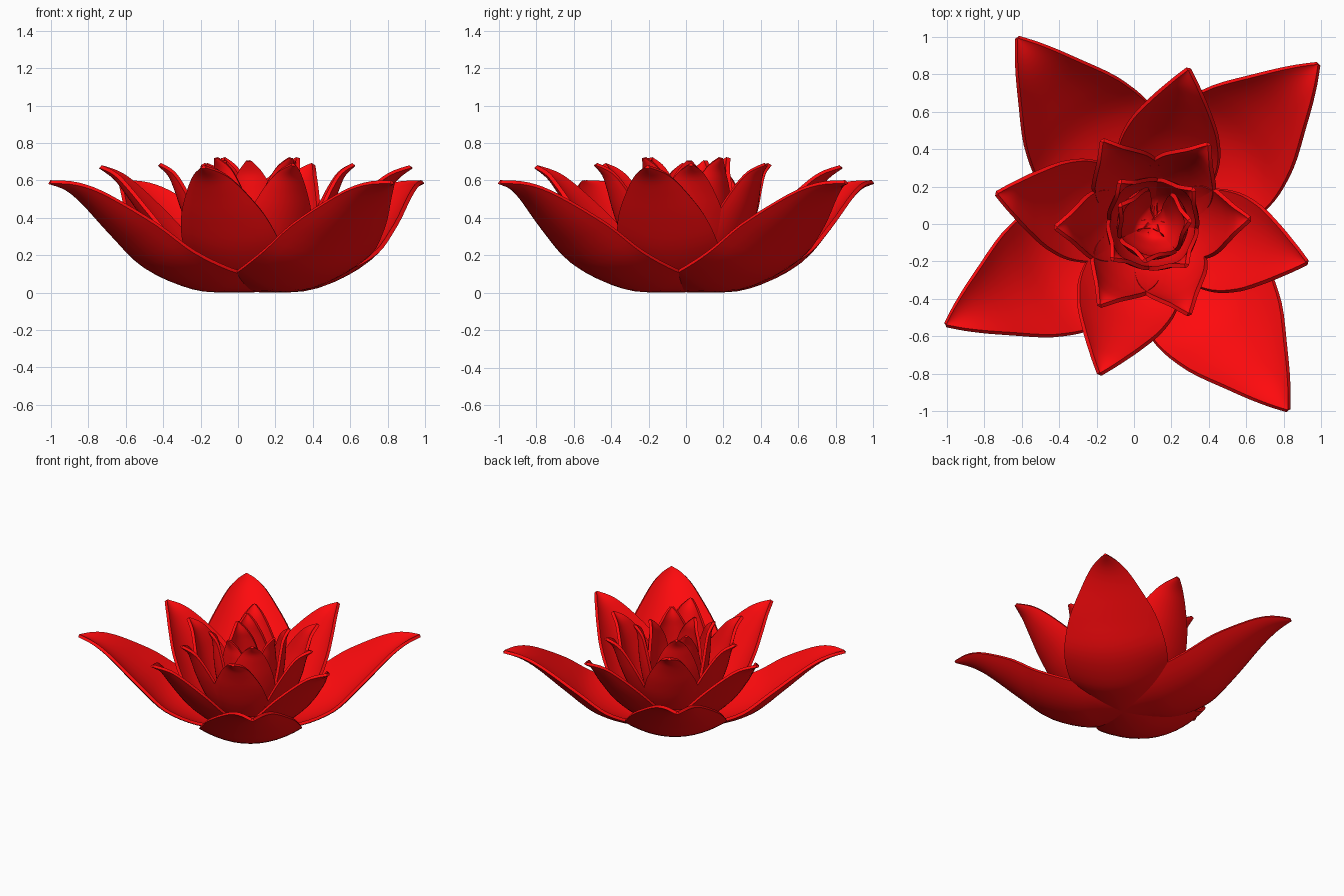
import bpy, bmesh, math
from mathutils import Vector

if "Cube" in bpy.data.objects:
    bpy.data.objects.remove(bpy.data.objects["Cube"])

CENTRE = Vector((0.1, 0.0, 0.0))
red = bpy.data.materials.new("petal_red")
red.diffuse_color = (1.0, 0.003, 0.004, 1)
red.use_nodes = True
red.node_tree.nodes["Principled BSDF"].inputs["Base Color"].default_value = red.diffuse_color

# Each ring: centre line stations (radius, height, half width), cup depth, petal angles
RINGS = {
    "outer_petal": ([(-.04, .014, .13), (.15, .013, .28), (.35, .025, .345), (.6, .125, .36),
                     (.8, .295, .305), (1.0, .475, .18), (1.12, .555, .095), (1.23, .59, .008)],
                    .30, [44, 126, 206, 306]),
    "second_petal": ([(-.02, .03, .08), (.15, .035, .19), (.3, .085, .255), (.46, .22, .27),
                      (.59, .38, .23), (.70, .53, .15), (.77, .615, .085), (.85, .672, .008)],
                     .30, [77, 169, 250.5, 346]),
    "third_petal": ([(0, .04, .05), (.12, .05, .13), (.23, .13, .18), (.32, .27, .195),
                     (.385, .42, .17), (.43, .55, .115), (.465, .63, .065), (.52, .685, .008)],
                    .33, [3, 55, 121, 182, 237, 292]),
    "fourth_petal": ([(0, .05, .04), (.1, .07, .1), (.17, .16, .15), (.215, .3, .17),
                      (.24, .45, .15), (.25, .58, .105), (.257, .66, .06), (.285, .72, .008)],
                     .36, [40, 128, 221, 309]),
    "bud_petal": ([(0, .06, .03), (.08, .08, .08), (.13, .18, .125), (.165, .3, .15),
                   (.18, .45, .135), (.18, .57, .1), (.18, .64, .06), (.2, .705, .008)],
                  .38, [5, 150, 258]),
}


def sample(pts, u):
    """Catmull-Rom point along the stations, u from 0 to 1."""
    p = [Vector(q) for q in pts]
    f = u * (len(p) - 1)
    i = min(int(f), len(p) - 2)
    t = f - i
    a, b, c, d = p[max(i - 1, 0)], p[i], p[i + 1], p[min(i + 2, len(p) - 1)]
    return 0.5 * (2 * b + (c - a) * t + (2 * a - 5 * b + 4 * c - d) * t * t
                  + (3 * b - a - 3 * c + d) * t ** 3)


def petal(name, pts, cup, angle, rows=28, cols=12):
    ang = math.radians(angle)
    out = Vector((math.cos(ang), math.sin(ang), 0))
    side = Vector((-math.sin(ang), math.cos(ang), 0))
    bm = bmesh.new()
    grid = []
    for i in range(rows + 1):
        u = i / rows
        r, z, w = sample(pts, u)
        step = sample(pts, min(u + .01, 1)) - sample(pts, max(u - .01, 0))
        tr, tz = Vector((step.x, step.y)).normalized()
        normal = out * -tz + Vector((0, 0, tr))
        row = []
        for j in range(cols + 1):
            s = 2 * j / cols - 1
            p = CENTRE + out * r + Vector((0, 0, z)) + side * (w * s) + normal * (cup * w * s * s)
            row.append(bm.verts.new(p))
        grid.append(row)
    for i in range(rows):
        for j in range(cols):
            bm.faces.new((grid[i][j], grid[i + 1][j], grid[i + 1][j + 1], grid[i][j + 1]))
    bm.normal_update()
    me = bpy.data.meshes.new(name)
    bm.to_mesh(me)
    bm.free()
    me.materials.append(red)
    ob = bpy.data.objects.new(name, me)
    bpy.context.collection.objects.link(ob)
    # petal thickness
    solid = ob.modifiers.new("thickness", 'SOLIDIFY')
    solid.thickness = 0.022
    solid.offset = 0
    bpy.ops.object.select_all(action='DESELECT')
    ob.select_set(True)
    bpy.context.view_layer.objects.active = ob
    bpy.ops.object.modifier_apply(modifier=solid.name)
    bpy.ops.object.shade_smooth_by_angle(angle=math.radians(40))


# Five rings of petals, from the open outer ring to the closed bud
for ring, (stations, cup, angles) in RINGS.items():
    for k, a in enumerate(angles):
        petal(f"{ring}_{k + 1}", stations, cup, a)
